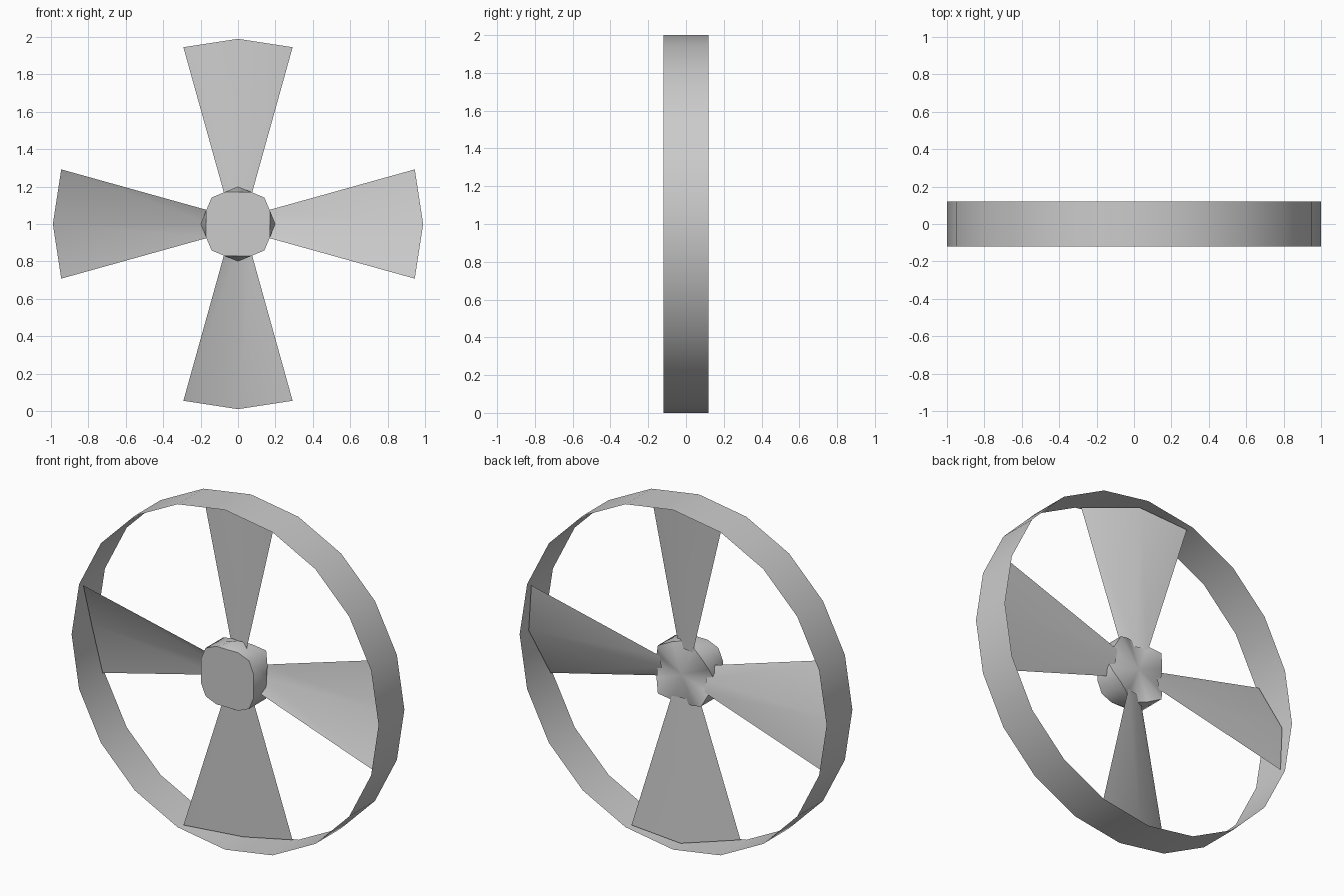
import bpy
from math import sin, cos, pi, radians

if "Cube" in bpy.data.objects:
    bpy.data.objects.remove(bpy.data.objects["Cube"])

CZ = 1.0  # height of the axle


def make(name, verts, faces, angle=40):
    mesh = bpy.data.meshes.new(name)
    mesh.from_pydata(verts, [], faces)
    mesh.update()
    ob = bpy.data.objects.new(name, mesh)
    bpy.context.collection.objects.link(ob)
    bpy.ops.object.select_all(action='DESELECT')
    ob.select_set(True)
    bpy.context.view_layer.objects.active = ob
    bpy.ops.object.shade_smooth_by_angle(angle=radians(angle))
    return ob


def polar(r, a, y):
    return (r * cos(a), y, CZ + r * sin(a))


# outer ring: thin open 20-sided band
N = 20
verts = [polar(1, 2 * pi * i / N, y) for y in (-0.12, 0.12) for i in range(N)]
faces = [(i, (i + 1) % N, N + (i + 1) % N, N + i) for i in range(N)]
make("outer_ring", verts, faces)

# four pitched, slightly cupped blades; (sideways, depth, outward) points
blade = [(-0.069, 0.035, 0.145), (0, 0.02, 0.145), (0.069, -0.025, 0.145),
         (-0.292, 0.09, 0.945), (0, 0.05, 0.99), (0.292, -0.09, 0.945)]
for k in range(4):
    c, s = cos(k * pi / 2), sin(k * pi / 2)
    pts = [(u * c + w * s, y, CZ - u * s + w * c) for u, y, w in blade]
    make(f"blade_{k + 1}", pts, [(0, 1, 4, 3), (1, 2, 5, 4)])

# hub: octagonal, flat in front, notched at the blades, shallow fan at the back
M = 16
verts = []
# each ring: (radius, y) at blade direction, between, at diagonal
rings = [((0.17, -0.10), (0.185, -0.10), (0.2, -0.10)),
         ((0.2, -0.05), (0.185, -0.03), (0.2, -0.02)),
         ((0.185, 0.0), (0.185, 0.03), (0.2, 0.06))]
for ring in rings:
    for i in range(M):
        r, y = ring[(0, 1, 2, 1)[i % 4]]
        verts.append(polar(r, 2 * pi * i / M, y))
verts.append((0, 0.04, CZ))
faces = [tuple(range(M))]
for j in range(2):
    for i in range(M):
        n = (i + 1) % M
        faces.append((j * M + n, j * M + i, (j + 1) * M + i, (j + 1) * M + n))
faces += [(2 * M + (i + 1) % M, 2 * M + i, 3 * M) for i in range(M)]
make("hub", verts, faces, 45)
